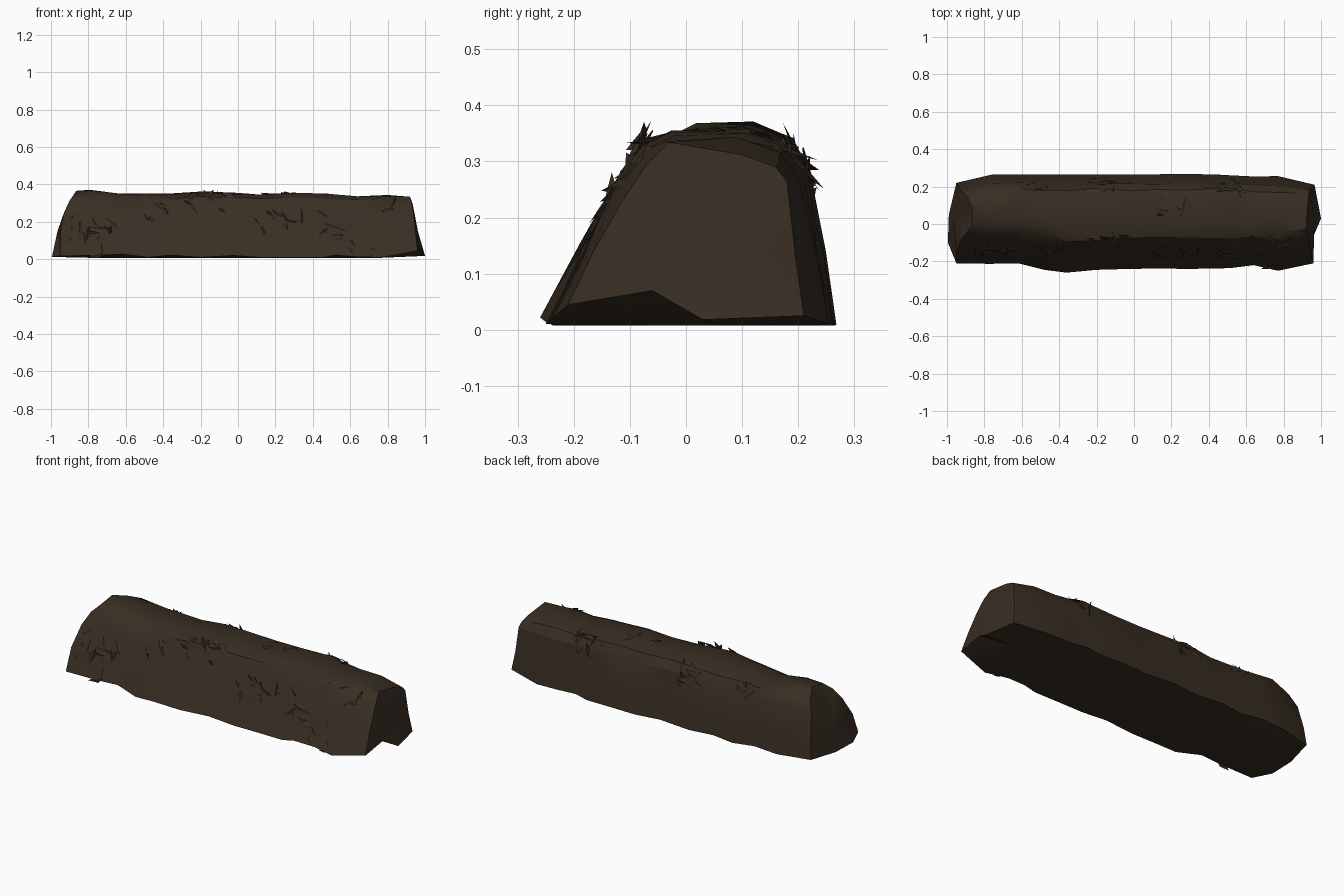
import bpy, bmesh, random
from mathutils import Vector
from mathutils.bvhtree import BVHTree

if "Cube" in bpy.data.objects:
    bpy.data.objects.remove(bpy.data.objects["Cube"])

random.seed(11)

mat = bpy.data.materials.new("dark_brown_earth")
mat.diffuse_color = (0.039, 0.027, 0.0165, 1)
mat.use_nodes = True
mat.node_tree.nodes["Principled BSDF"].inputs["Base Color"].default_value = mat.diffuse_color


def finish(bm, name, angle):
    bmesh.ops.recalc_face_normals(bm, faces=bm.faces[:])
    me = bpy.data.meshes.new(name)
    bm.to_mesh(me)
    bm.free()
    me.materials.append(mat)
    ob = bpy.data.objects.new(name, me)
    bpy.context.collection.objects.link(ob)
    bpy.ops.object.select_all(action='DESELECT')
    ob.select_set(True)
    bpy.context.view_layer.objects.active = ob
    bpy.ops.object.shade_smooth_by_angle(angle=angle)
    return ob


# Cross-section: fraction across the width, fraction of the height
PROFILE = [(0, 0), (.125, .38), (.23, .70), (.32, .92), (.43, 1), (.68, 1),
           (.84, .94), (.9, .80), (.955, .38), (1, 0), (.6, 0), (.36, 0)]

# Stations: x, front y, back y, bottom z, top z
STATIONS = [
    (-.76, -.21, .264, .02, .366), (-.62, -.21, .264, .028, .352),
    (-.48, -.245, .264, .01, .347), (-.36, -.26, .265, .022, .349),
    (-.2, -.245, .264, .01, .360), (-.02, -.24, .264, .02, .354),
    (.14, -.238, .266, .008, .348), (.28, -.24, .268, .010, .355),
    (.45, -.238, .264, .008, .347), (.52, -.235, .26, .022, .342),
    (.64, -.22, .254, .012, .34), (.77, -.25, .256, .010, .338),
]

# Leaning end outlines, in the same point order as the profile
LEFT = [(-.95, -.21, .018), (-.95, -.16, .14), (-.93, -.095, .25), (-.90, -.05, .315),
        (-.865, -.01, .352), (-.865, .09, .366), (-.895, .15, .32), (-.925, .18, .25),
        (-.94, .21, .12), (-.95, .22, .02), (-.99, .05, .012), (-.995, -.1, .012)]
RIGHT = [(.96, -.21, .045), (.95, -.165, .14), (.94, -.11, .235), (.93, -.07, .295),
         (.92, -.03, .334), (.928, .1, .312), (.935, .16, .29), (.94, .18, .265),
         (.95, .195, .13), (.965, .21, .025), (1.0, .03, .018), (.962, -.06, .07)]

# Main mound, lofted with slight irregularity
bm = bmesh.new()
rings = [[bm.verts.new(p) for p in LEFT]]
for x, yf, yb, z0, z1 in STATIONS:
    ring = []
    for i, (t, h) in enumerate(PROFILE):
        j = .008 if 0 < i < 9 else 0
        if x < -.4 and i in (2, 3, 4):      # gentler front shoulder on the left
            t += .04
        ring.append(bm.verts.new((x + random.uniform(-.035, .035) * (j > 0),
                                  yf + (yb - yf) * t + random.uniform(-j, j),
                                  z0 + (z1 - z0) * h + random.uniform(-j, j) * .7)))
    ring[-1].co.z = ring[-2].co.z = .008
    rings.append(ring)
rings.append([bm.verts.new(p) for p in RIGHT])
n = len(PROFILE)
for a, b in zip(rings, rings[1:]):
    for i in range(n):
        bm.faces.new((a[i], b[i], b[(i + 1) % n], a[(i + 1) % n]))
for ring, tip in ((rings[0], (-.965, .03, .15)), (rings[-1], (.962, .03, .15))):
    c = bm.verts.new(tip)
    for i in range(n):
        bm.faces.new((ring[i], ring[(i + 1) % n], c))
bmesh.ops.triangulate(bm, faces=bm.faces[:])
bmesh.ops.recalc_face_normals(bm, faces=bm.faces[:])
tree = BVHTree.FromBMesh(bm)
finish(bm, "earth_mound", .45)

# Clusters of loose shards: centre and count
CLUSTERS = [((-.76, -.2, .2), 14), ((-.42, -.16, .28), 9), ((-.2, -.1, .34), 8),
            ((.23, -.2, .2), 14), ((.5, -.2, .15), 8), ((.28, .1, .4), 7),
            ((-.15, .22, .3), 9), ((.45, .2, .33), 12), ((-.55, .2, .3), 7),
            ((.8, -.1, .3), 5), ((-.6, -.22, .05), 4), ((.7, -.23, .05), 5)]

# Shards: thin folded slivers lying on the surface with raised tips
bm = bmesh.new()
for centre, count in CLUSTERS:
    for _ in range(count):
        q = Vector(centre) + Vector((random.gauss(0, .08), random.gauss(0, .03),
                                     random.gauss(0, .05)))
        p, nrm, _, _ = tree.find_nearest(q)
        if nrm.z < -.3:
            continue
        d = Vector([random.uniform(-1, 1) for _ in range(3)])
        u = (d - nrm * d.dot(nrm)).normalized()
        v = nrm.cross(u)
        s = random.uniform(.03, .08)
        w = random.uniform(.01, .03)
        lift = random.uniform(.004, .012)
        skew = random.uniform(-.5, .5) * s
        pts = [p - u * s - nrm * .006, p + v * w + u * skew - nrm * .004,
               p + u * s * .7 + nrm * lift, p - v * w - nrm * .006,
               p + u * s * .1 + nrm * lift * .5]
        for r in pts:
            r.x = max(-.99, min(.99, r.x))
            r.y = max(-.262, min(.268, r.y))
            r.z = max(.008, min(.374, r.z))
        a, b, c, e, m = [bm.verts.new(r) for r in pts]
        for tri in ((a, b, m), (b, c, m), (c, e, m), (e, a, m), (a, e, b), (b, e, c)):
            bm.faces.new(tri)
finish(bm, "loose_shards", .35)
